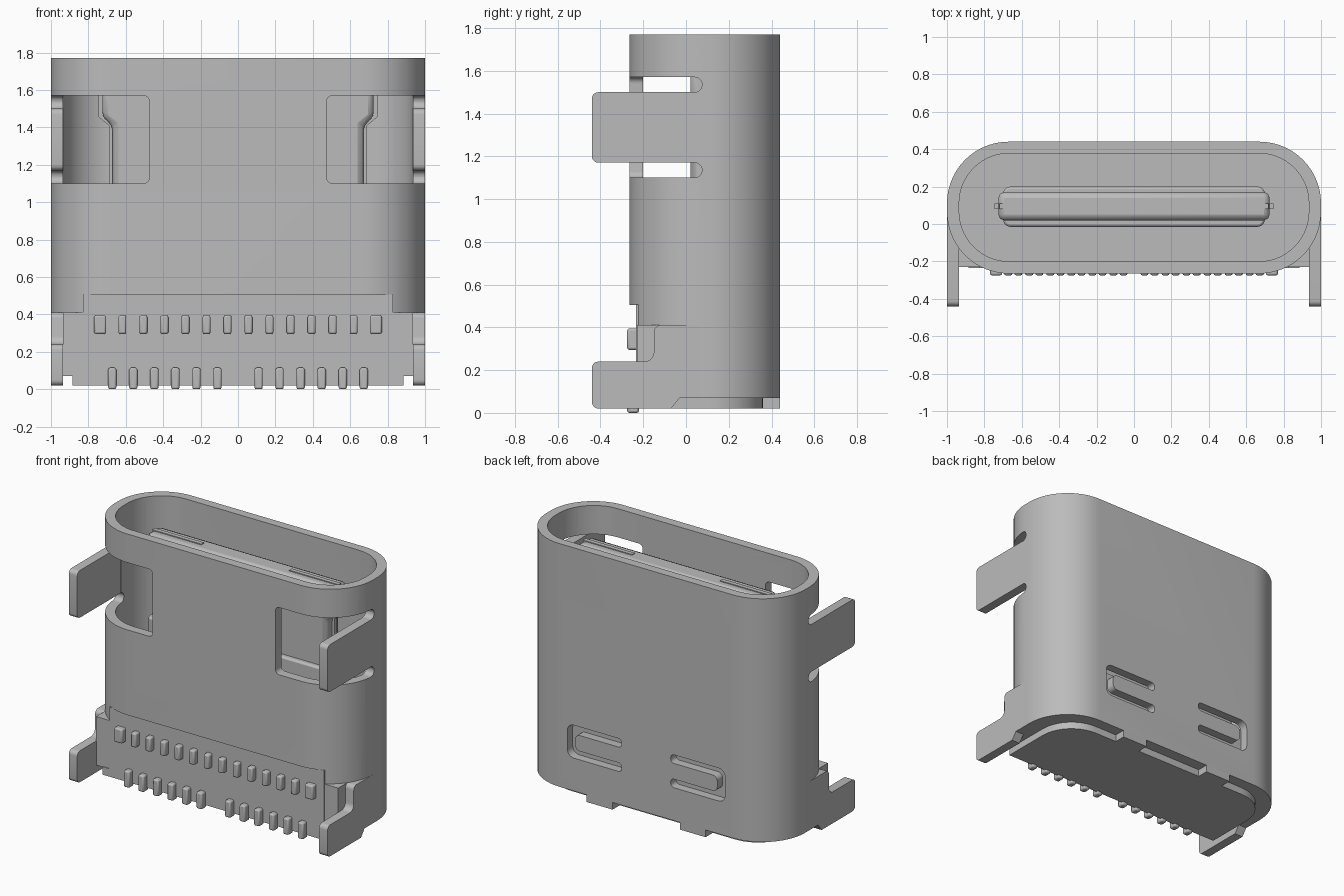
import bpy, bmesh, math
from mathutils import Vector

if "Cube" in bpy.data.objects:
    bpy.data.objects.remove(bpy.data.objects["Cube"])

steel = bpy.data.materials.new("grey_metal")
steel.diffuse_color = (0.5, 0.5, 0.5, 1)
steel.use_nodes = True
steel.node_tree.nodes["Principled BSDF"].inputs["Base Color"].default_value = steel.diffuse_color


def fillet(points, seg=5):
    """Outline from (u, v, radius) corners, each rounded by an arc."""
    out, n = [], len(points)
    for i, (u, v, r) in enumerate(points):
        p = Vector((u, v))
        if r == 0:
            out.append((u, v))
            continue
        a = (Vector(points[i - 1][:2]) - p).normalized()
        b = (Vector(points[(i + 1) % n][:2]) - p).normalized()
        half = a.angle(b) / 2
        c = p + (a + b).normalized() * (r / math.sin(half))
        d = r / math.tan(half)
        s, e = p + a * d - c, p + b * d - c
        sweep = math.atan2(s.x * e.y - s.y * e.x, s.dot(e))
        a0 = math.atan2(s.y, s.x)
        for k in range(seg + 1):
            t = a0 + sweep * k / seg
            out.append((c.x + r * math.cos(t), c.y + r * math.sin(t)))
    return out


def rect(u0, u1, v0, v1, r=0.0, r_top=None, seg=5):
    rt = r if r_top is None else r_top
    return fillet([(u0, v0, r), (u1, v0, r), (u1, v1, rt), (u0, v1, rt)], seg)


def add_prism(bm, outline, axis, w0, w1, side=1):
    """Extrude an outline along an axis; side=-1 mirrors it across x."""
    def place(u, v, w):
        p = {'x': (w, u, v), 'y': (u, w, v), 'z': (u, v, w)}[axis]
        return (p[0] * side, p[1], p[2])
    lo = [bm.verts.new(place(u, v, w0)) for u, v in outline]
    hi = [bm.verts.new(place(u, v, w1)) for u, v in outline]
    faces = [bm.faces.new(lo), bm.faces.new(hi)]
    n = len(lo)
    for i in range(n):
        j = (i + 1) % n
        faces.append(bm.faces.new((lo[i], lo[j], hi[j], hi[i])))
    bmesh.ops.recalc_face_normals(bm, faces=faces)


def make(name, prisms, bevel=0.0):
    bm = bmesh.new()
    for p in prisms:
        add_prism(bm, *p)
    me = bpy.data.meshes.new(name)
    bm.to_mesh(me)
    bm.free()
    ob = bpy.data.objects.new(name, me)
    bpy.context.collection.objects.link(ob)
    me.materials.append(steel)
    if bevel:
        m = ob.modifiers.new("bevel", 'BEVEL')
        m.width, m.segments, m.limit_method = bevel, 2, 'ANGLE'
    return ob


def activate(ob):
    bpy.ops.object.select_all(action='DESELECT')
    ob.select_set(True)
    bpy.context.view_layer.objects.active = ob


def cut(ob, prisms):
    for p in prisms:
        tool = make("cutter", [p])
        tool.hide_render = True
        m = ob.modifiers.new("cut", 'BOOLEAN')
        m.operation, m.object, m.solver = 'DIFFERENCE', tool, 'EXACT'
        activate(ob)
        bpy.ops.object.modifier_apply(modifier=m.name)
        bpy.data.objects.remove(tool)


SIDES = (1, -1)

# Shell: rounded tube
shell = make("shell", [(rect(-1, 1, -.265, .44, .33, seg=14), 'z', .07, 1.77)])
cuts = [(rect(-.935, .935, -.2, .378, .268, seg=14), 'z', -.1, 2)]
# Open lower front of the shell
cuts += [(rect(-1.2, 1.2, -.5, -.04), 'z', -.1, .41),
         (rect(-.83, .83, -.5, -.12), 'z', .3, .505)]
u_slot = fillet([(.19, .30, .025), (.61, .30, .05), (.61, .53, .05), (.19, .53, .025),
                 (.19, .47, .025), (.55, .47, .035), (.55, .36, .035), (.19, .36, .025)])
for s in SIDES:
    # Front corner windows, their rounded slot ends, and rear spring slots
    cuts.append((rect(.475, 1.2, 1.10, 1.57, .03), 'y', -.5, .04, s))
    for z in (1.10, 1.50):
        cuts.append((rect(-.1, .075, z, z + .07, .034), 'x', .8, 1.2, s))
    cuts.append((u_slot, 'y', .3, .6, s))
cut(shell, cuts)

# Shell tabs along the lower back edge
make("rear_tab", [(rect(.26, .46, .3, .44), 'z', .02, .075, s) for s in SIDES])

# Upper mounting legs, bent straight out of the windows
upper = fillet([(-.44, 1.17, .03), (.088, 1.17, 0), (.088, 1.50, 0), (-.44, 1.50, .03)])
make("upper_leg", [(upper, 'x', .935, 1, s) for s in SIDES])

# Lower mounting legs with a stepped profile
lower = fillet([(-.44, .02, .03), (-.07, .02, 0), (-.03, .07, 0), (.08, .07, 0),
                (.08, .41, 0), (-.15, .41, .03), (-.15, .24, .045), (-.44, .24, .03)])
make("lower_leg", [(lower, 'x', .935, 1, s) for s in SIDES])

# Housing: block behind the pins, raised front lip, cavity floor and base plate
make("housing_block", [(rect(-.936, .936, -.23, .1), 'z', .07, .41)])
make("housing_lip", [(rect(-.83, .83, -.235, -.1), 'z', .075, .506)])
make("housing_floor", [(rect(-.937, .937, -.202, .38, .268, seg=14), 'z', .07, .5)])
make("base_plate", [(rect(-.885, .885, -.235, .36, 0, .25, seg=10), 'z', .02, .075)])

# Contact tongue: thick root, stepped blade and the metal plate in its middle
make("tongue_root", [(rect(-.70, .70, -.015, .2, .04), 'z', .48, 1.09)], .012)


def stepped(w_top, w_low, z_top):
    right = [(w_low, .48), (w_low, 1.41), (w_top, 1.455), (w_top, z_top)]
    return right + [(-x, z) for x, z in reversed(right)]


make("tongue_blade", [(stepped(.725, .67, 1.65), 'y', .02, .17)], .03)
make("tongue_plate", [(stepped(.745, .69, 1.62), 'y', .08, .11)])
make("tongue_latch", [(rect(.34, .72, .08, .11), 'z', 1.6, 1.656, s) for s in SIDES])

# Two rows of solder pins
upper_pins, lower_pins = [], []
for s in SIDES:
    for i in range(7):
        x, w = (.056 + .1125 * i, .021) if i < 6 else (.737, .032)
        upper_pins.append((rect(x - w, x + w, .295, .395), 'y', -.275, -.2, s))
    for i in range(6):
        x = .11 + .1125 * i
        lower_pins.append((rect(x - .022, x + .022, 0, .115), 'y', -.275, -.22, s))
make("upper_pins", upper_pins, .01)
make("lower_pins", lower_pins, .01)

for ob in list(bpy.context.collection.objects):
    activate(ob)
    bpy.ops.object.shade_smooth_by_angle(angle=math.radians(30))
